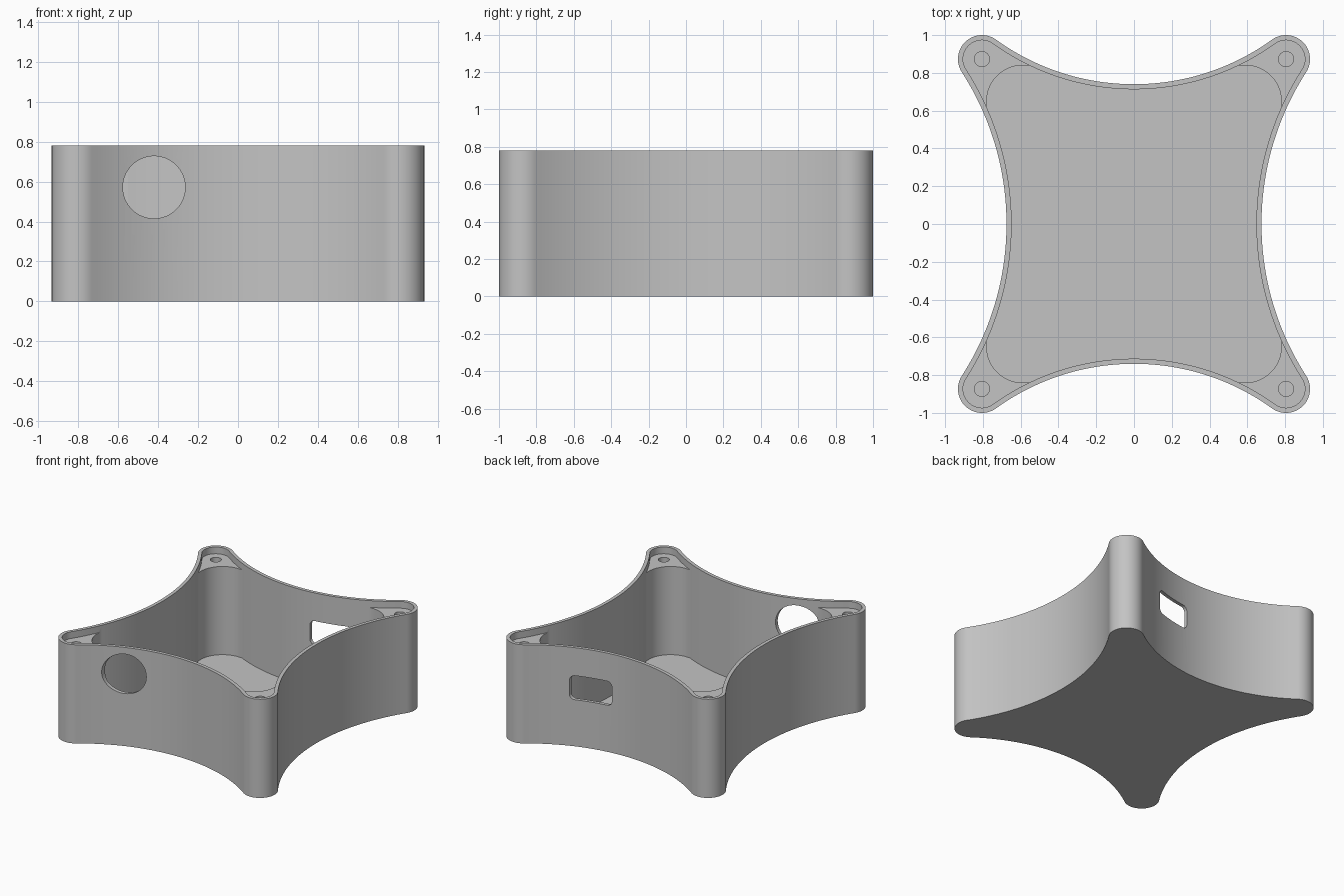
import bpy, bmesh, math
from mathutils import Vector, Matrix

HEIGHT, WALL, FLOOR, LIP = 0.78, 0.027, 0.03, 0.053
CORNER = Vector((0.805, 0.873))      # centre of each rounded corner
CORNER_R = 0.127
WAIST_X, WAIST_Y = 0.675, 0.74       # half widths at the middle of the sides

if "Cube" in bpy.data.objects:
    bpy.data.objects.remove(bpy.data.objects["Cube"], do_unlink=True)

grey = bpy.data.materials.new("plain_grey")
grey.use_nodes = True
colour = (0.55, 0.55, 0.55, 1)
grey.diffuse_color = colour
grey.node_tree.nodes["Principled BSDF"].inputs["Base Color"].default_value = colour


def arc(cx, cy, r, start, end, steps):
    return [(cx + r * math.cos(a), cy + r * math.sin(a))
            for a in (start + (end - start) * i / steps for i in range(steps + 1))]


def mirror_quarter(quarter):
    """Complete a loop from a quarter running from the +x axis to the +y axis."""
    half = quarter + [(-x, y) for x, y in reversed(quarter)]
    loop = half + [(-x, -y) for x, y in half]
    clean = []
    for p in loop:
        if not clean or (Vector(p) - Vector(clean[-1])).length > 1e-5:
            clean.append(p)
    if (Vector(clean[0]) - Vector(clean[-1])).length < 1e-5:
        clean.pop()
    return clean


def tangent_radius(along, across, waist):
    """Radius of a concave side that touches the corner circle."""
    k = waist - across
    return (along ** 2 + k ** 2 - CORNER_R ** 2) / (2 * (CORNER_R - k))


def star_outline(inset):
    """Four rounded corners joined by concave sides, moved inward by inset."""
    rx = tangent_radius(CORNER.y, CORNER.x, WAIST_X)
    ry = tangent_radius(CORNER.x, CORNER.y, WAIST_Y)
    side, back = Vector((WAIST_X + rx, 0)), Vector((0, WAIST_Y + ry))
    to_side, to_back = side - CORNER, back - CORNER
    a = math.atan2(to_side.y, to_side.x)
    b = math.atan2(to_back.y, to_back.x)
    quarter = arc(side.x, 0, rx + inset, math.pi, a + math.pi, 24)
    quarter += arc(CORNER.x, CORNER.y, CORNER_R - inset, a, b, 32)
    quarter += arc(0, back.y, ry + inset, b - math.pi, -math.pi / 2, 24)
    return mirror_quarter(quarter)


def rounded_box(hx, hy, r, steps=24):
    return mirror_quarter(arc(hx - r, hy - r, r, 0, math.pi / 2, steps))


def prism(name, loop, low, high, matrix=Matrix()):
    bm = bmesh.new()
    base = bm.faces.new([bm.verts.new((x, y, low)) for x, y in loop])
    top = bmesh.ops.extrude_face_region(bm, geom=[base])["geom"]
    bmesh.ops.translate(bm, vec=(0, 0, high - low),
                        verts=[v for v in top if isinstance(v, bmesh.types.BMVert)])
    bmesh.ops.transform(bm, matrix=matrix, verts=bm.verts)
    bmesh.ops.recalc_face_normals(bm, faces=bm.faces)
    mesh = bpy.data.meshes.new(name)
    bm.to_mesh(mesh)
    bm.free()
    mesh.materials.append(grey)
    obj = bpy.data.objects.new(name, mesh)
    bpy.context.collection.objects.link(obj)
    return obj


def combine(target, tool, operation):
    mod = target.modifiers.new(operation.lower(), "BOOLEAN")
    mod.operation, mod.solver, mod.object = operation, "EXACT", tool
    bpy.context.view_layer.objects.active = target
    bpy.ops.object.modifier_apply(modifier=mod.name)
    bpy.data.objects.remove(tool, do_unlink=True)


# Open tray
tray = prism("enclosure_tray", star_outline(0), 0, HEIGHT)
combine(tray, prism("cavity", star_outline(WALL), FLOOR, HEIGHT + 0.2), "DIFFERENCE")

# Corner posts below the lid recess, hollowed toward the middle
posts = prism("corner_posts", star_outline(WALL / 2), FLOOR / 2, HEIGHT - LIP)
combine(posts, prism("pocket", rounded_box(0.78, 0.84, 0.19), -0.2, 1), "DIFFERENCE")
combine(tray, posts, "UNION")

# Screw holes in the posts
for sx in (-1, 1):
    for sy in (-1, 1):
        hole = prism("screw_hole", arc(0, 0, 0.04, 0, math.tau, 32)[:-1], 0.4, 1,
                     Matrix.Translation((sx * CORNER.x, sy * CORNER.y, 0)))
        combine(tray, hole, "DIFFERENCE")

# Round port in the front wall and rounded slot in the back wall
upright = Matrix.Rotation(math.pi / 2, 4, "X")
port = prism("round_port", arc(0, 0, 0.156, 0, math.tau, 64)[:-1], 0.6, 1.1,
             Matrix.Translation((-0.42, 0, 0.571)) @ upright)
combine(tray, port, "DIFFERENCE")
slot = prism("back_slot", rounded_box(0.16, 0.095, 0.04, 10), -1.1, -0.6,
             Matrix.Translation((0.285, 0, 0.463)) @ upright)
combine(tray, slot, "DIFFERENCE")

# Smooth curved walls, keep rims crisp
bpy.ops.object.select_all(action="DESELECT")
tray.select_set(True)
bpy.context.view_layer.objects.active = tray
bpy.ops.object.shade_smooth_by_angle(angle=math.radians(30))
